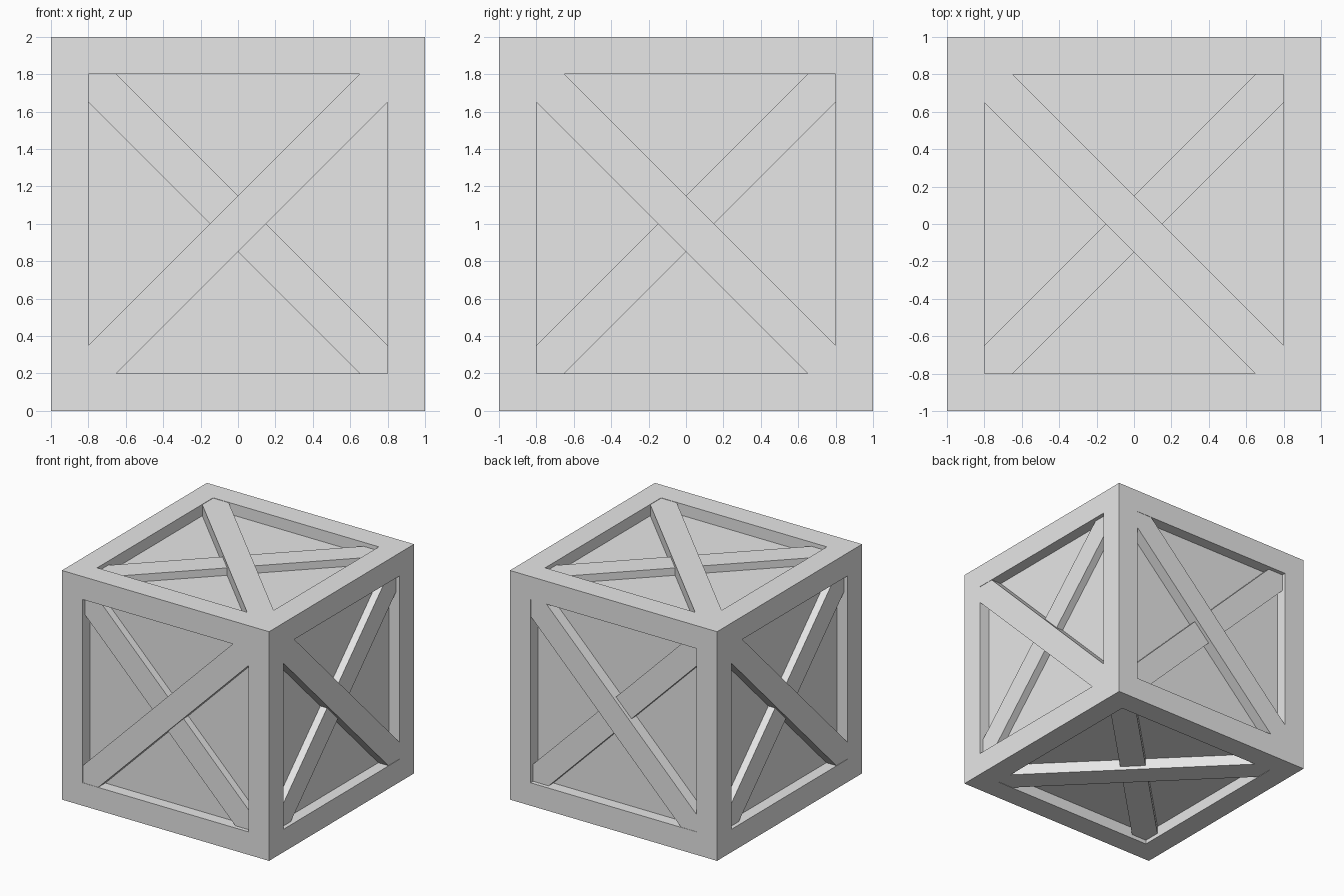
import bpy, bmesh
from mathutils import Matrix, Vector

cube = bpy.data.objects.get("Cube")
if cube:
    bpy.data.objects.remove(cube, do_unlink=True)

R = 1.0        # half size of the crate
IN = 0.8       # inner edge of the frame
PANEL = 0.9    # panel surface distance from the centre
LIFT = Vector((0, 0, R))

grey = bpy.data.materials.new("plain_grey")
grey.use_nodes = True
colour = (0.8, 0.8, 0.8, 1)
grey.diffuse_color = colour
grey.node_tree.nodes["Principled BSDF"].inputs["Base Color"].default_value = colour


def add_object(name, bm, matrix):
    bm.transform(Matrix.Translation(LIFT) @ matrix)
    bmesh.ops.recalc_face_normals(bm, faces=bm.faces)
    mesh = bpy.data.meshes.new(name)
    bm.to_mesh(mesh)
    bm.free()
    mesh.materials.append(grey)
    obj = bpy.data.objects.new(name, mesh)
    bpy.context.collection.objects.link(obj)


def slab(name, outline, low, high, matrix):
    """Extrude a flat outline between two distances along the face normal."""
    bm = bmesh.new()
    face = bm.faces.new([bm.verts.new((u, v, low)) for u, v in outline])
    top = bmesh.ops.extrude_face_region(bm, geom=[face])
    verts = [g for g in top["geom"] if isinstance(g, bmesh.types.BMVert)]
    bmesh.ops.translate(bm, verts=verts, vec=(0, 0, high - low))
    add_object(name, bm, matrix)


def basis(u, v):
    u, v = Vector(u), Vector(v)
    return Matrix((u, v, u.cross(v))).transposed().to_4x4()


# Mitred frame beam along one edge of the cube
def beam(name, axis, s, t):
    bm = bmesh.new()
    ends = []
    for e in (-1, 1):
        ring = []
        for along, p, q in ((R, R, R), (IN, R, IN), (IN, IN, IN), (IN, IN, R)):
            co = [0, 0, 0]
            co[axis] = e * along
            co[(axis + 1) % 3] = s * p
            co[(axis + 2) % 3] = t * q
            ring.append(bm.verts.new(co))
        ends.append(ring)
        bm.faces.new((ring[0], ring[1], ring[2]))
        bm.faces.new((ring[0], ring[2], ring[3]))
    a, b = ends
    for i in range(4):
        j = (i + 1) % 4
        bm.faces.new((a[i], a[j], b[j], b[i]))
    add_object(name, bm, Matrix())


for axis, label in enumerate("xyz"):
    for s in (-1, 1):
        for t in (-1, 1):
            beam(f"frame_beam_{label}", axis, s, t)

# Each side: right and up directions seen from outside, slant of the outer brace
X, Y, Z = Vector((1, 0, 0)), Vector((0, 1, 0)), Vector((0, 0, 1))
sides = {
    "front": (X, Z, 1),
    "right": (-Y, Z, -1),
    "back": (-X, Z, -1),
    "left": (Y, Z, -1),
    "top": (X, Y, -1),
    "bottom": (X, -Y, 1),
}
CUT = 0.65
brace = [(IN, IN), (CUT, IN), (-IN, -CUT), (-IN, -IN), (-CUT, -IN), (IN, CUT)]
square = [(-0.85, -0.85), (0.85, -0.85), (0.85, 0.85), (-0.85, 0.85)]

for side, (u, v, slant) in sides.items():
    m = basis(u, v)
    slab(f"{side}_panel", square, PANEL - 0.05, PANEL, m)
    # Outer brace lies nearly flush with the frame, inner brace passes beneath
    for name, sign, height in (("outer", slant, 0.997), ("inner", -slant, 0.965)):
        outline = [(sign * p, q) for p, q in brace]
        slab(f"{side}_{name}_brace", outline, PANEL - 0.02, height, m)
